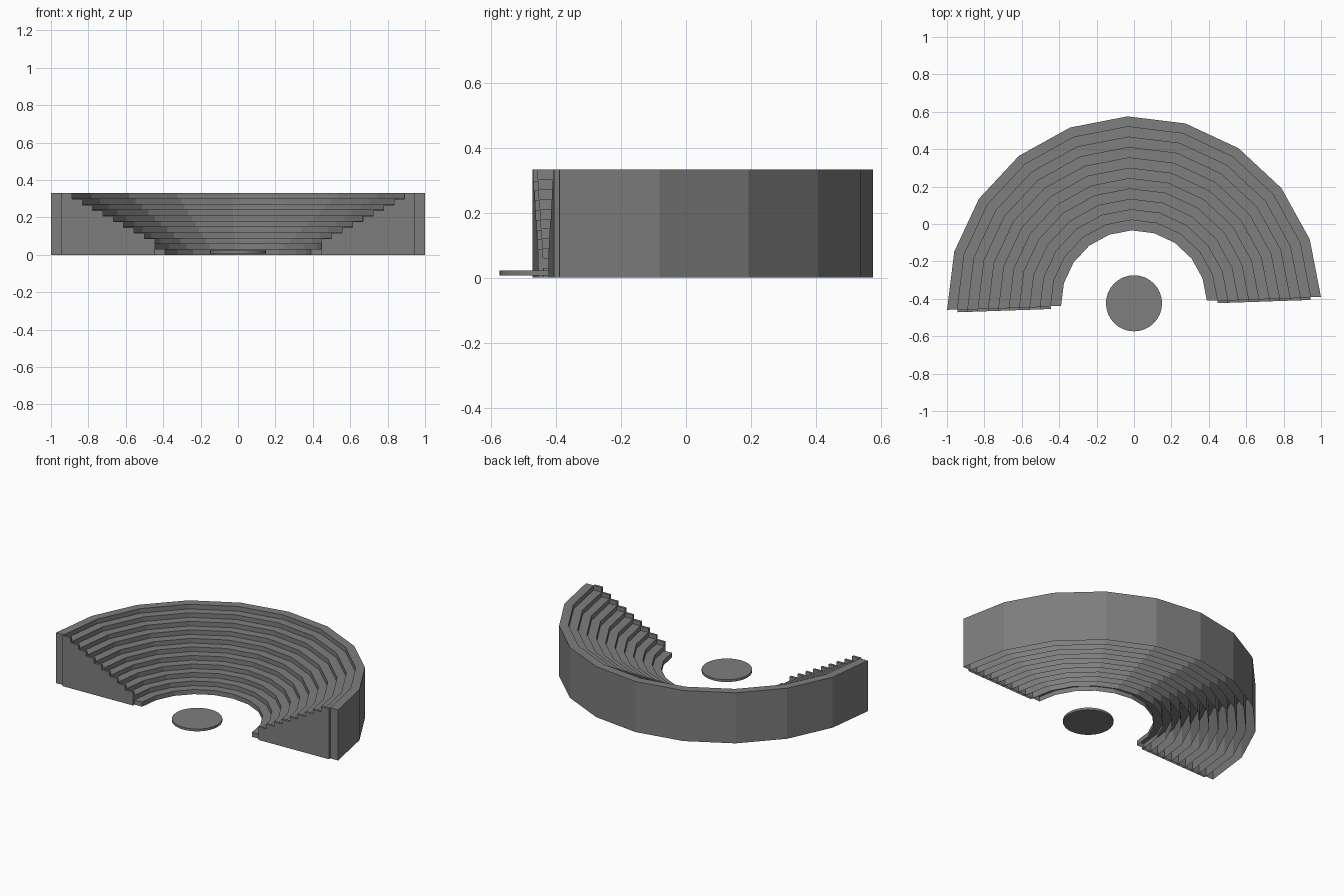
import bpy, bmesh
from math import sin, cos, radians

if "Cube" in bpy.data.objects:
    bpy.data.objects.remove(bpy.data.objects["Cube"])

CY = -0.424            # centre of the arcs
TURN = radians(2)      # whole seating bowl is turned slightly
SEGS = 10
R0, R1, ROWS = 0.39, 1.0, 11
STEP = (R1 - R0) / ROWS
RISE = 0.332 / ROWS
EXT = 0.015            # how far the end plates stand out

grey = bpy.data.materials.new("dark_grey")
grey.diffuse_color = (0.21, 0.21, 0.21, 1)
grey.use_nodes = True
grey.node_tree.nodes["Principled BSDF"].inputs["Base Color"].default_value = grey.diffuse_color


def finish(name, bm):
    bmesh.ops.recalc_face_normals(bm, faces=bm.faces[:])
    mesh = bpy.data.meshes.new(name)
    bm.to_mesh(mesh)
    bm.free()
    mesh.materials.append(grey)
    ob = bpy.data.objects.new(name, mesh)
    bpy.context.collection.objects.link(ob)
    return ob


def turned(x, y):
    return (x * cos(TURN) - y * sin(TURN), CY + x * sin(TURN) + y * cos(TURN))


def arc(r):
    return [turned(r * cos(radians(18 * i)), r * sin(radians(18 * i))) for i in range(SEGS + 1)]


def shell(bm, inner, outer, h):
    # inner wall, top, outer wall and end caps, open below
    sections = []
    for (ax, ay), (bx, by) in zip(inner, outer):
        sections.append([bm.verts.new(p) for p in
                         ((ax, ay, 0), (ax, ay, h), (bx, by, h), (bx, by, 0))])
    for s, t in zip(sections, sections[1:]):
        for k in range(3):
            bm.faces.new((s[k], s[k + 1], t[k + 1], t[k]))
    bm.faces.new(sections[0])
    bm.faces.new(sections[-1])


# Kerb, nine seating rows and the back wall, each one rise higher
for i in range(ROWS):
    name = "front_kerb" if i == 0 else "back_wall" if i == ROWS - 1 else f"seating_row_{i}"
    r = R0 + STEP * i
    bm = bmesh.new()
    shell(bm, arc(r), arc(r + STEP), RISE * (i + 1))
    finish(name, bm)

# Stepped end plates, standing one rise above their rows
for side, label in ((1, "right"), (-1, "left")):
    bm = bmesh.new()
    for i in range(1, ROWS - 1):
        a, b = side * (R0 + STEP * i), side * (R0 + STEP * (i + 1))
        shell(bm, [turned(a, -EXT), turned(a, 0)], [turned(b, -EXT), turned(b, 0)],
              RISE * (i + 2) - 0.004 * (i < ROWS - 2))
    finish(f"{label}_end_plate", bm)

# Round stage
bm = bmesh.new()
bmesh.ops.create_cone(bm, cap_ends=True, segments=32, radius1=0.15, radius2=0.15, depth=0.015)
stage = finish("stage", bm)
stage.location = (0, CY, 0.0145)
